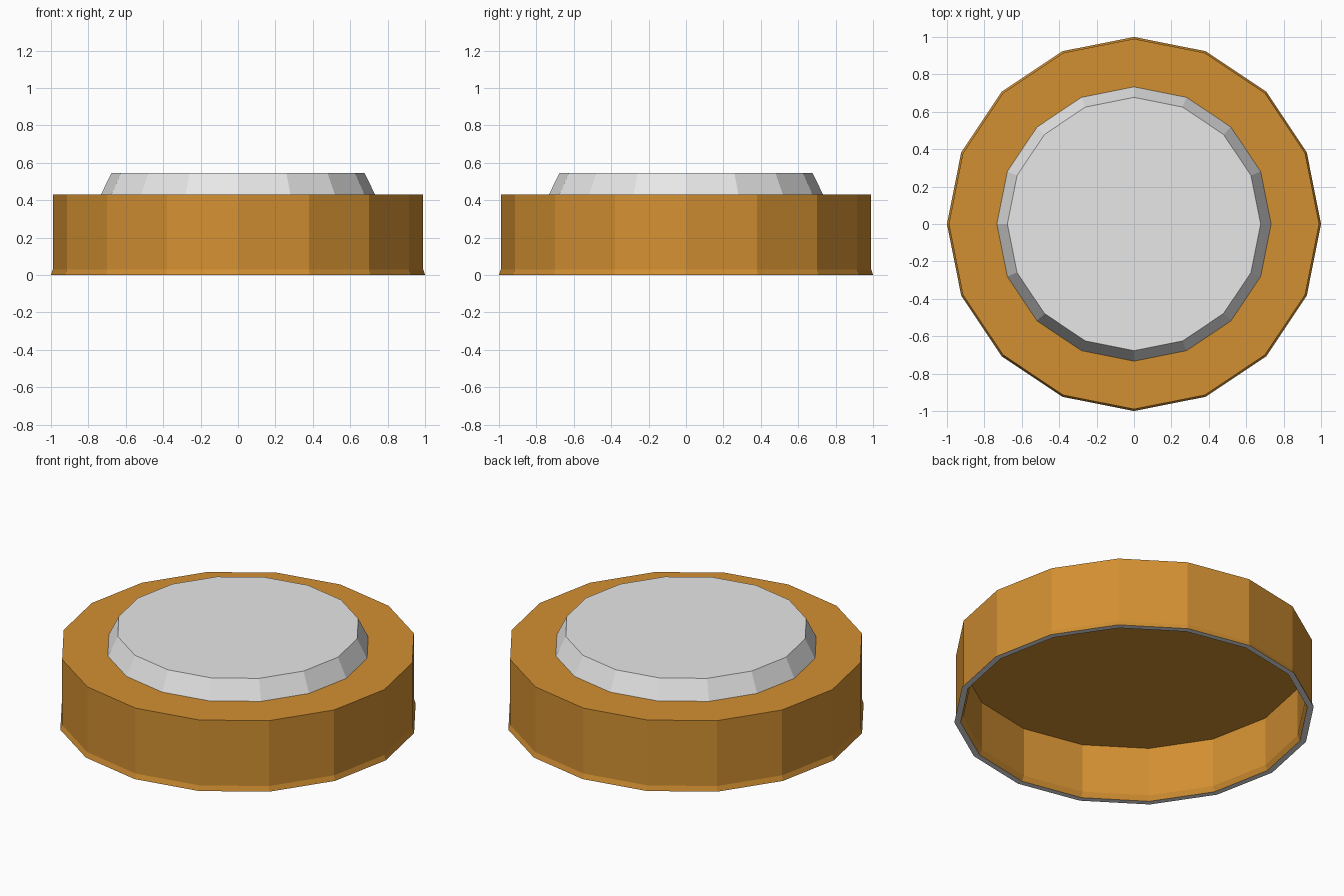
import bpy, bmesh, math

if "Cube" in bpy.data.objects:
    bpy.data.objects.remove(bpy.data.objects["Cube"])

SIDES = 16


def material(name, rgb):
    m = bpy.data.materials.new(name)
    m.diffuse_color = (*rgb, 1)
    m.use_nodes = True
    m.node_tree.nodes["Principled BSDF"].inputs["Base Color"].default_value = m.diffuse_color
    return m


orange = material("amber orange", (0.65, 0.28, 0.032))
grey = material("light grey", (0.8, 0.8, 0.8))


def lathe(name, profile, mats, rule=lambda f: 0):
    """Revolve (radius, z) points into flat facets, capping both ends that are open."""
    bm = bmesh.new()
    rings = []
    for r, z in profile:
        rings.append([bm.verts.new((r * math.cos(a), r * math.sin(a), z))
                      for a in (2 * math.pi * i / SIDES for i in range(SIDES))])
    for lo, hi in zip(rings, rings[1:]):
        for i in range(SIDES):
            j = (i + 1) % SIDES
            bm.faces.new((lo[i], lo[j], hi[j], hi[i]))
    bm.faces.new(rings[0])
    bm.faces.new(rings[-1])
    bmesh.ops.recalc_face_normals(bm, faces=bm.faces)
    for f in bm.faces:
        f.material_index = rule(f)
    me = bpy.data.meshes.new(name)
    bm.to_mesh(me)
    bm.free()
    for m in mats:
        me.materials.append(m)
    ob = bpy.data.objects.new(name, me)
    bpy.context.collection.objects.link(ob)
    return ob


# Hollow body: recess ceiling, inner wall, grey bottom rim, flared foot, outer wall, top
lathe("body",
      [(0.95, 0.33), (0.95, 0.03), (0.965, 0), (1, 0), (0.99, 0.03), (0.99, 0.43)],
      [orange, grey],
      lambda f: 1 if f.calc_center_median().z < 0.001 else 0)

# Raised bevelled disc on top
lathe("top_disc", [(0.733, 0.43), (0.677, 0.545)], [grey])
